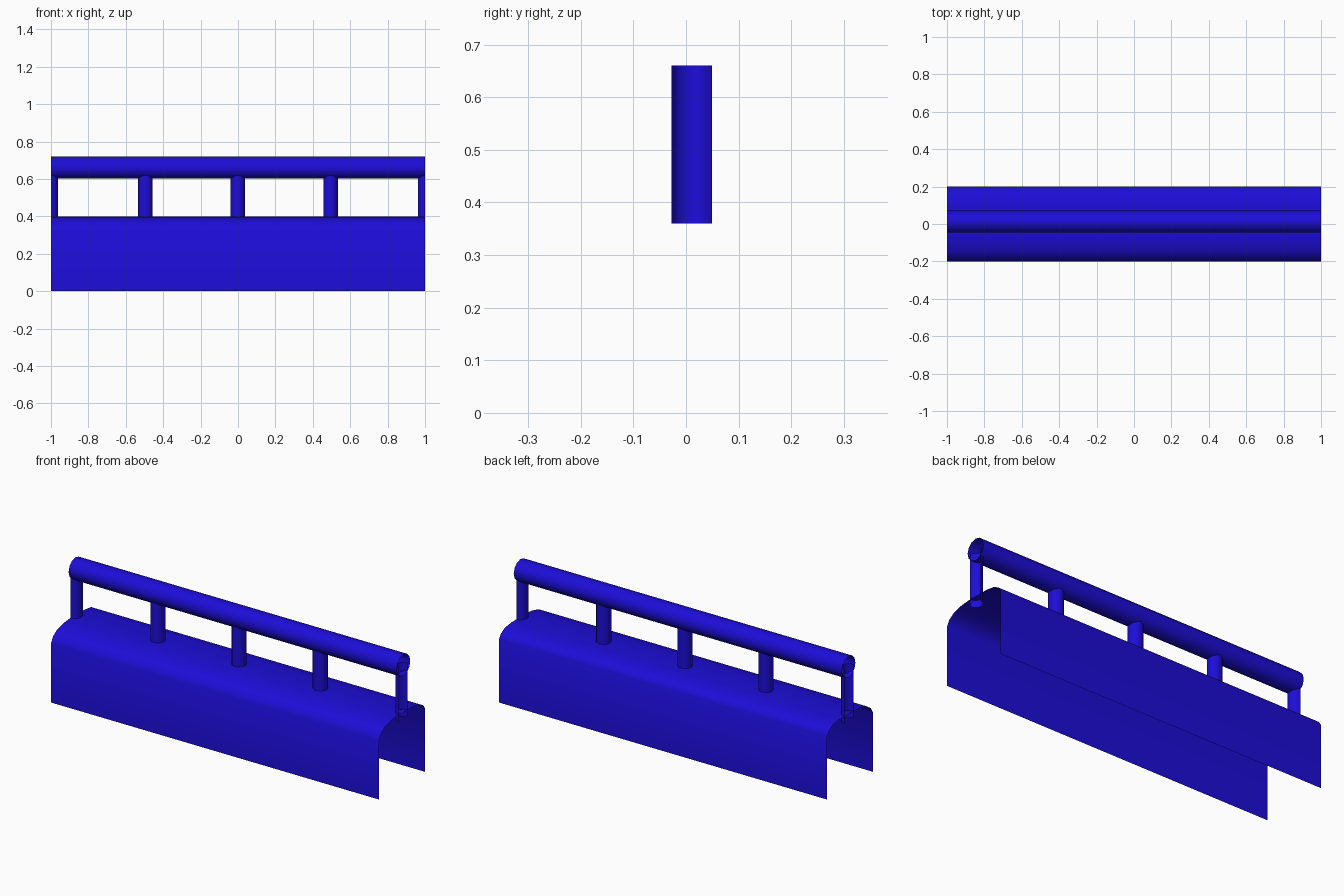
import bpy, math

if "Cube" in bpy.data.objects:
    bpy.data.objects.remove(bpy.data.objects["Cube"])

blue = bpy.data.materials.new("blue_paint")
blue.diffuse_color = (0.012, 0.004, 0.68, 1)
blue.use_nodes = True
blue.node_tree.nodes["Principled BSDF"].inputs["Base Color"].default_value = blue.diffuse_color


def sheet(name, rows, closed=False, angle=50):
    """Open, single-layer surface lofted between two matching outlines."""
    n = len(rows[0])
    faces = [(i, (i + 1) % n, n + (i + 1) % n, n + i)
             for i in range(n if closed else n - 1)]
    me = bpy.data.meshes.new(name)
    me.from_pydata(rows[0] + rows[1], [], faces)
    me.materials.append(blue)
    ob = bpy.data.objects.new(name, me)
    bpy.context.collection.objects.link(ob)
    bpy.ops.object.select_all(action='DESELECT')
    ob.select_set(True)
    bpy.context.view_layer.objects.active = ob
    bpy.ops.object.shade_smooth_by_angle(angle=math.radians(angle))
    return ob


def arc(radius, start, end, count):
    return [(radius * math.cos(start + (end - start) * i / count),
             radius * math.sin(start + (end - start) * i / count))
            for i in range(count + 1)]


# Wall shell: rounded top, open ends and underside
profile = [(-.2, 0), (-.2, .325), (-.182, .357), (-.145, .382), (-.09, .396),
           (-.04, .4), (.09, .4), (.15, .392), (.185, .372), (.2, .348), (.2, 0)]
sheet("wall_shell", [[(x, y, z) for y, z in profile] for x in (1, -1)])

# Handrail: open tube along the wall
ring = arc(.059, 0, 2 * math.pi, 12)[:-1]
sheet("handrail", [[(x, .0125 + a, .66 + b) for a, b in ring] for x in (1, -1)], True)


# Posts: full tubes in the middle, half tubes cut flush at the ends
def post(name, x, start, end, count, closed):
    pts = arc(.0385, start, end, count)
    if closed:
        pts = pts[:-1]
    sheet(name, [[(x + a, .0105 + b, z) for a, b in pts] for z in (.36, .66)], closed)


for i, x in enumerate((-.495, -.001, .495)):
    post(f"middle_post_{i + 1}", x, 0, 2 * math.pi, 12, True)
post("left_end_post", -1, -math.pi / 2, math.pi / 2, 6, False)
post("right_end_post", 1, math.pi / 2, 3 * math.pi / 2, 6, False)
